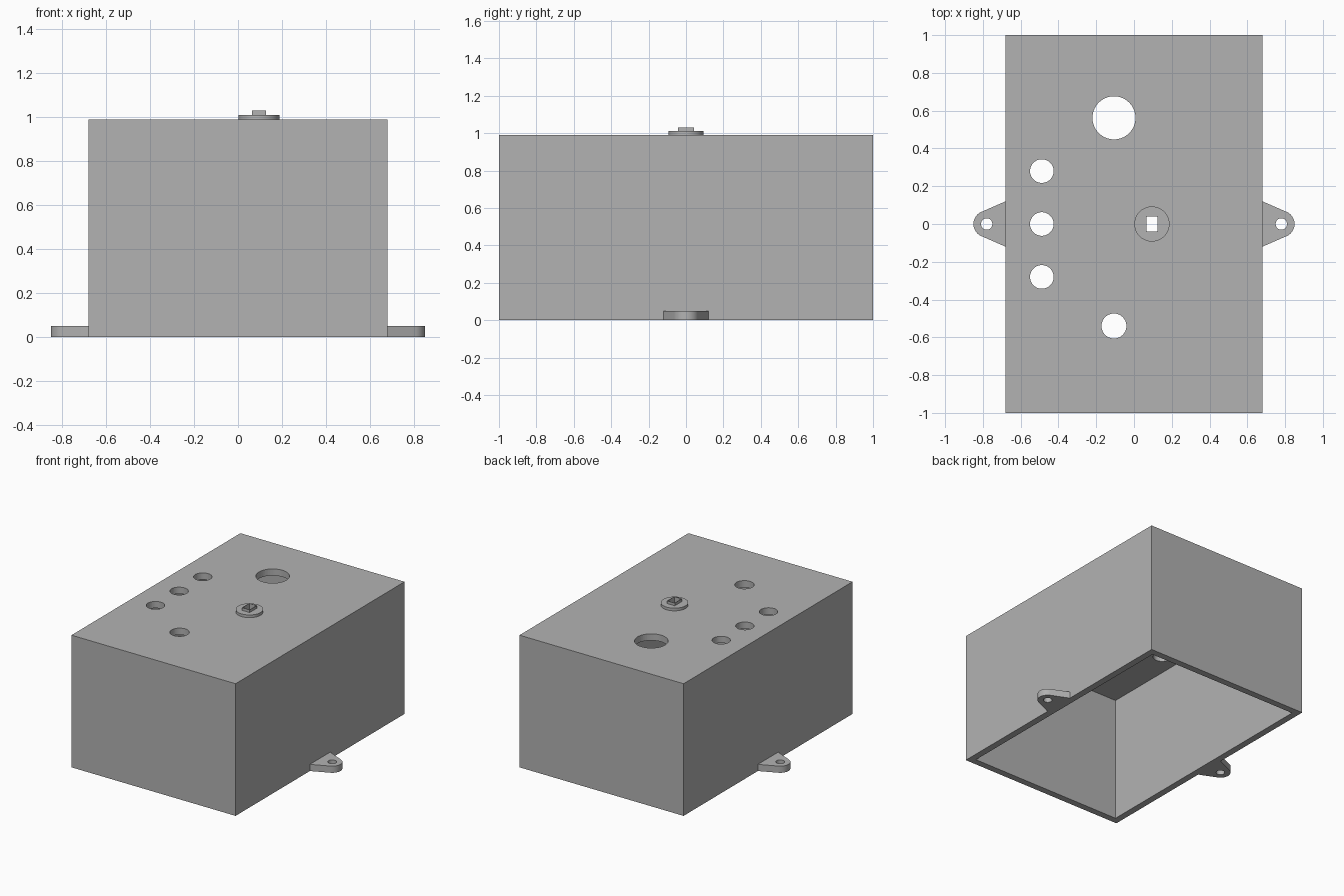
import bpy
import bmesh
from math import radians, cos, sin, atan2, acos, hypot
from mathutils import Matrix, Vector

if "Cube" in bpy.data.objects:
    bpy.data.objects.remove(bpy.data.objects["Cube"])

grey = bpy.data.materials.new("plain grey")
grey.use_nodes = True
GREY = (0.448, 0.448, 0.448, 1)
grey.diffuse_color = GREY
grey.node_tree.nodes["Principled BSDF"].inputs["Base Color"].default_value = GREY

HALF_X, HALF_Y, TOP, WALL = 0.68, 1.0, 0.99, 0.05
BOSS_X = 0.095
SLOT = (0.058, 0.08)


def add_box(bm, x, y, z0, z1, sx, sy):
    mat = Matrix.Translation((x, y, (z0 + z1) / 2)) @ Matrix.Diagonal((sx, sy, z1 - z0, 1))
    bmesh.ops.create_cube(bm, size=1, matrix=mat)


def add_cylinder(bm, x, y, z0, z1, r):
    bmesh.ops.create_cone(bm, cap_ends=True, segments=64, radius1=r, radius2=r,
                          depth=z1 - z0, matrix=Matrix.Translation((x, y, (z0 + z1) / 2)))


def finish(bm, name):
    bmesh.ops.recalc_face_normals(bm, faces=bm.faces)
    mesh = bpy.data.meshes.new(name)
    bm.to_mesh(mesh)
    bm.free()
    mesh.materials.append(grey)
    obj = bpy.data.objects.new(name, mesh)
    bpy.context.collection.objects.link(obj)
    return obj


def activate(obj):
    bpy.ops.object.select_all(action="DESELECT")
    obj.select_set(True)
    bpy.context.view_layer.objects.active = obj


def cut(obj, cutter_bm):
    """Subtract the cutter, drop it, and shade round walls smooth."""
    cutter = finish(cutter_bm, "cutter")
    cutter.hide_render = True
    mod = obj.modifiers.new("cut", "BOOLEAN")
    mod.operation, mod.solver, mod.object = "DIFFERENCE", "EXACT", cutter
    activate(obj)
    bpy.ops.object.modifier_apply(modifier=mod.name)
    bpy.data.objects.remove(cutter)
    activate(obj)
    bpy.ops.object.shade_smooth_by_angle(angle=radians(30))


# Enclosure: open underneath, with round openings and a slot in the lid
bm = bmesh.new()
add_box(bm, 0, 0, 0, TOP, 2 * HALF_X, 2 * HALF_Y)
enclosure = finish(bm, "enclosure")

bm = bmesh.new()
add_box(bm, 0, 0, -0.1, TOP - WALL, 2 * (HALF_X - WALL), 2 * (HALF_Y - WALL))
cut(enclosure, bm)

bm = bmesh.new()
openings = [(-0.106, 0.562, 0.114), (-0.106, -0.54, 0.066)]
openings += [(-0.488, y, 0.0625) for y in (-0.28, 0, 0.28)]
for x, y, r in openings:
    add_cylinder(bm, x, y, TOP - 0.1, TOP + 0.1, r)
add_box(bm, BOSS_X, 0, TOP - 0.1, TOP + 0.1, *SLOT)
cut(enclosure, bm)

# Round boss and thin collar around the slot
bm = bmesh.new()
add_cylinder(bm, BOSS_X, 0, TOP, 1.01, 0.093)
boss = finish(bm, "slot_boss")
bm = bmesh.new()
add_box(bm, BOSS_X, 0, 1.01, 1.03, SLOT[0] + 0.007, SLOT[1] + 0.007)
collar = finish(bm, "slot_collar")
for part in (boss, collar):
    bm = bmesh.new()
    add_box(bm, BOSS_X, 0, TOP - 0.1, TOP + 0.1, *SLOT)
    cut(part, bm)

# Mounting tabs: rounded end joined to the wall by tangent edges
TAB_X, TAB_R, TAB_BASE, TAB_H = 0.78, 0.07, 0.12, 0.05
dx, dy = HALF_X - TAB_X, TAB_BASE
tangent = atan2(dy, dx) - acos(TAB_R / hypot(dx, dy))
for side, name in ((1, "left_mounting_tab"), (-1, "right_mounting_tab")):
    outline = [(HALF_X, -TAB_BASE)]
    for i in range(33):
        a = tangent * (i / 16 - 1)
        outline.append((TAB_X + TAB_R * cos(a), TAB_R * sin(a)))
    outline.append((HALF_X, TAB_BASE))
    bm = bmesh.new()
    face = bm.faces.new([bm.verts.new((side * x, y, 0)) for x, y in outline])
    extruded = bmesh.ops.extrude_face_region(bm, geom=[face])["geom"]
    verts = [v for v in extruded if isinstance(v, bmesh.types.BMVert)]
    bmesh.ops.translate(bm, verts=verts, vec=Vector((0, 0, TAB_H)))
    tab = finish(bm, name)
    bm = bmesh.new()
    add_cylinder(bm, side * TAB_X, 0, -0.1, 0.1, 0.03)
    cut(tab, bm)
